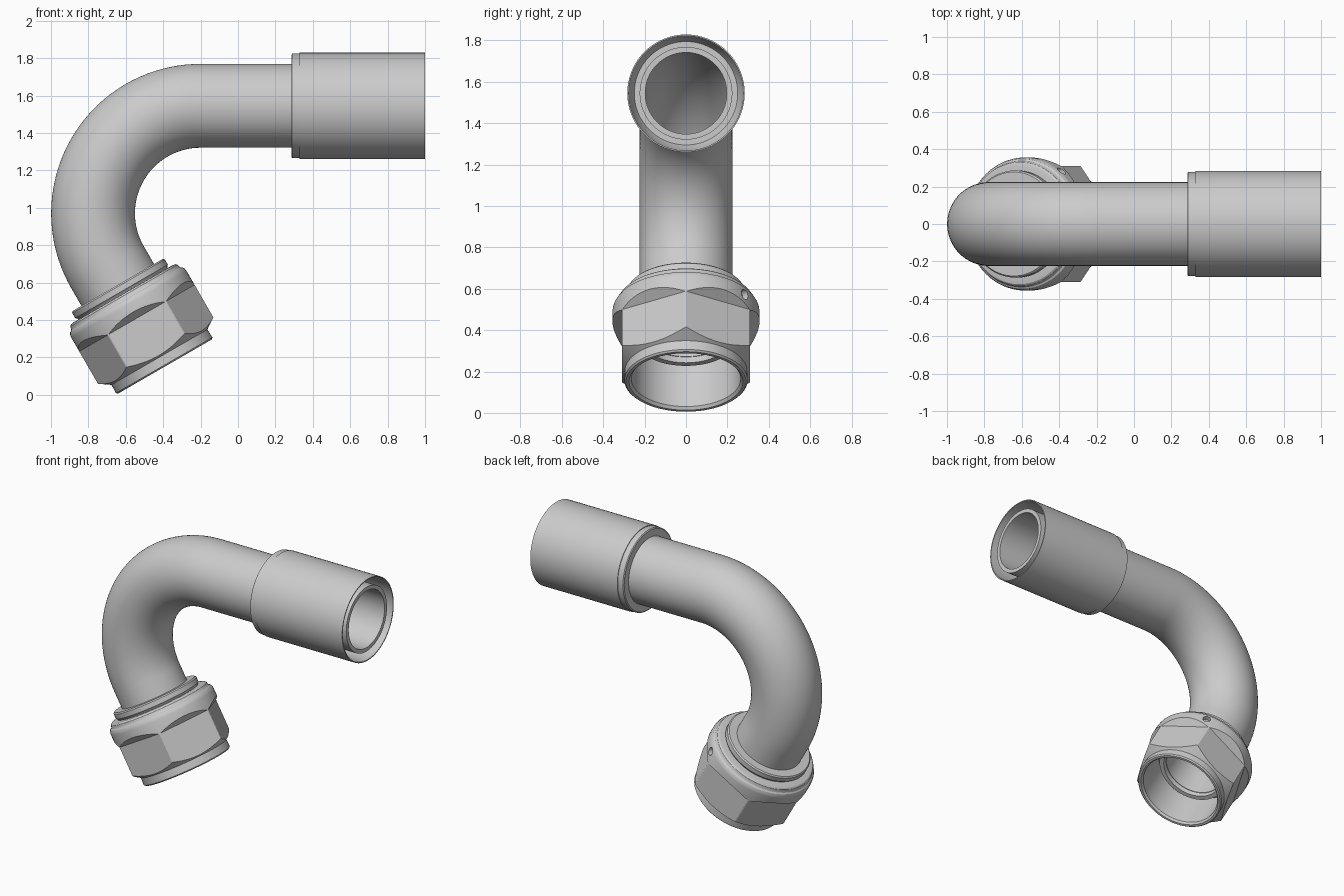
import bpy, bmesh
from math import sin, cos, pi, radians
from mathutils import Vector

if "Cube" in bpy.data.objects:
    bpy.data.objects.remove(bpy.data.objects["Cube"])

Y = Vector((0, 1, 0))


def finish(name, bm):
    bmesh.ops.recalc_face_normals(bm, faces=bm.faces)
    me = bpy.data.meshes.new(name)
    bm.to_mesh(me)
    bm.free()
    ob = bpy.data.objects.new(name, me)
    bpy.context.collection.objects.link(ob)
    return ob


def ring_solid(name, rings, n=72):
    """Closed skin through rings of (centre, direction, radius) in the xz plane."""
    bm = bmesh.new()
    loops = []
    for c, d, r in rings:
        w = Vector((-d.z, 0, d.x))
        loops.append([bm.verts.new(c + r * (cos(2 * pi * i / n) * w + sin(2 * pi * i / n) * Y))
                      for i in range(n)])
    for k, a in enumerate(loops):
        b = loops[(k + 1) % len(loops)]
        for i in range(n):
            j = (i + 1) % n
            bm.faces.new((a[i], a[j], b[j], b[i]))
    return finish(name, bm)


def lathe(name, profile, origin, axis, n=72):
    return ring_solid(name, [(origin + axis * t, axis, r) for t, r in profile], n)


def boolean(ob, cutter, op):
    m = ob.modifiers.new(op, 'BOOLEAN')
    m.operation, m.object, m.solver = op, cutter, 'EXACT'
    bpy.context.view_layer.objects.active = ob
    bpy.ops.object.modifier_apply(modifier=m.name)
    bpy.data.objects.remove(cutter)


def smooth(ob, angle=28):
    bpy.ops.object.select_all(action='DESELECT')
    ob.select_set(True)
    bpy.context.view_layer.objects.active = ob
    bpy.ops.object.shade_smooth_by_angle(angle=radians(angle))


# Path: horizontal run, 120 degree bend, short straight run into the nut
AXIS_Z, BEND_R = 1.545, 0.575
bend_c = Vector((-0.2, 0, AXIS_Z - BEND_R))
path = [(Vector((0.99, 0, AXIS_Z)), Vector((-1, 0, 0)))]
for i in range(41):
    a = pi / 2 + radians(120) * i / 40
    path.append((bend_c + BEND_R * Vector((cos(a), 0, sin(a))), Vector((-sin(a), 0, cos(a)))))
end, nut_dir = path[-1]
path.append((end + nut_dir * 0.36, nut_dir))

# Bent hollow tube
smooth(ring_solid("bent_tube", [(c, d, 0.224) for c, d in path] +
                  [(c, d, 0.197) for c, d in reversed(path)]))

# Crimp sleeve, open at its far end around the tube
X = Vector((1, 0, 0))
smooth(lathe("hose_sleeve", [
    (0.285, 0.215), (0.285, 0.272), (0.29, 0.279), (0.33, 0.279), (0.33, 0.284), (1.0, 0.284),
    (1.0, 0.277), (0.42, 0.275), (0.37, 0.25), (0.37, 0.215)], Vector((0, 0, AXIS_Z)), X))

# Seat collar on the tube end, held inside the nut
smooth(lathe("seat_collar", [
    (0.11, 0.215), (0.11, 0.278), (0.118, 0.286), (0.15, 0.286), (0.158, 0.278), (0.175, 0.27),
    (0.33, 0.27), (0.35, 0.25), (0.39, 0.235), (0.39, 0.205), (0.34, 0.198), (0.34, 0.215)],
    end, nut_dir))

# Union nut: turned body trimmed by a hexagon that flares out at the round shoulder
nut = lathe("union_nut", [
    (0.165, 0.25), (0.165, 0.305), (0.168, 0.322), (0.176, 0.331), (0.19, 0.334), (0.197, 0.338),
    (0.202, 0.347), (0.215, 0.354), (0.23, 0.356), (0.515, 0.356), (0.556, 0.296), (0.606, 0.298),
    (0.614, 0.29), (0.614, 0.275), (0.6, 0.264), (0.33, 0.264), (0.31, 0.25)], end, nut_dir, 96)
flats = [(0.1, 0.55), (0.265, 0.37), (0.315, 0.31), (0.7, 0.31)]
hexagon = lathe("hex_cutter", [(t, a / cos(pi / 6)) for t, a in flats] +
                [(0.7, 0.15), (0.1, 0.15)], end, nut_dir, 6)
boolean(nut, hexagon, 'INTERSECT')

# Small blind hole in the nut shoulder
a = radians(53)
radial = cos(a) * Vector((-nut_dir.z, 0, nut_dir.x)) + sin(a) * Y
bm = bmesh.new()
bmesh.ops.create_cone(bm, cap_ends=True, segments=24, radius1=0.026, radius2=0.026, depth=0.08)
hole = finish("hole_cutter", bm)
hole.rotation_euler = radial.to_track_quat('Z', 'Y').to_euler()
hole.location = end + nut_dir * 0.25 + radial * 0.365
bpy.context.view_layer.update()
boolean(nut, hole, 'DIFFERENCE')
smooth(nut, 25)
